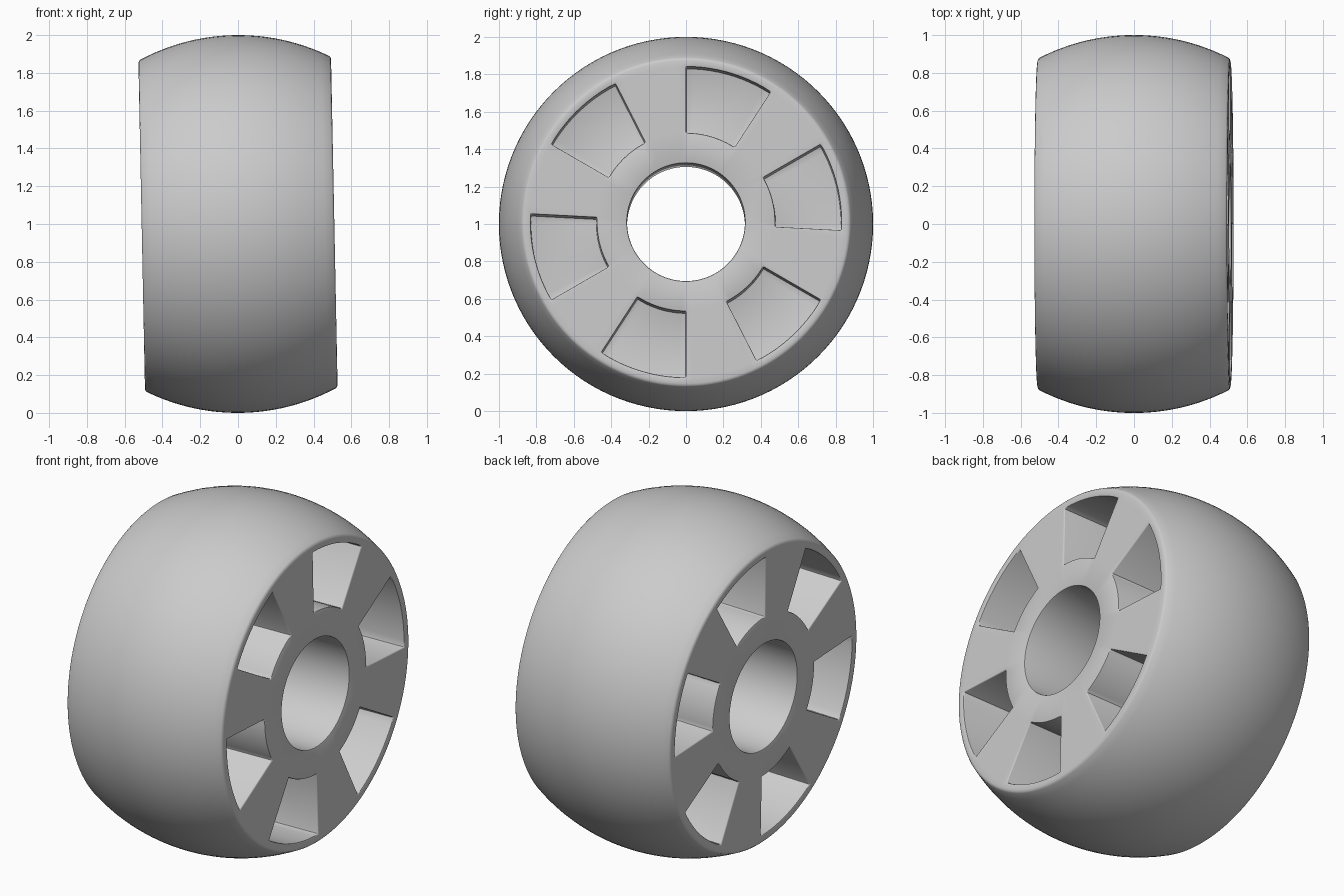
import bpy, bmesh, math
from mathutils import Matrix, Vector

cube = bpy.data.objects.get("Cube")
if cube:
    bpy.data.objects.remove(cube, do_unlink=True)

SEGMENTS = 120          # 3 degrees each, so pocket sides land on segment lines
HALF = 0.51             # half of the wheel width
BORE, POCKET_IN, POCKET_OUT = 0.315, 0.477, 0.83
POCKET_DEPTH = 0.44
CROWN = 1.1             # radius of the crowned tread arc

# Plain grey material
grey = bpy.data.materials.new("plain_grey")
grey.use_nodes = True
colour = (0.6, 0.6, 0.6, 1)
grey.diffuse_color = colour
grey.node_tree.nodes["Principled BSDF"].inputs["Base Color"].default_value = colour

# Half profile (x, radius): crowned tread, rounded rim, flat side, bore
tread = [(0.5 * i / 12, 1 - CROWN + math.sqrt(CROWN**2 - (0.5 * i / 12)**2))
         for i in range(13)]
side = [(0.507, 0.873), (HALF, 0.862), (HALF, POCKET_OUT),
        (HALF, POCKET_IN), (HALF, BORE)]
half = tread + side
profile = half + [(-x, r) for x, r in reversed(half[1:])]

# Spin the closed profile round the axle
bm = bmesh.new()
verts = [bm.verts.new((x, 0, r)) for x, r in profile]
edges = [bm.edges.new((v, verts[(i + 1) % len(verts)])) for i, v in enumerate(verts)]
bmesh.ops.spin(bm, geom=verts + edges, cent=(0, 0, 0), axis=(1, 0, 0),
               angle=2 * math.pi, steps=SEGMENTS, use_duplicate=False)
bmesh.ops.remove_doubles(bm, verts=bm.verts, dist=0.0005)
bmesh.ops.recalc_face_normals(bm, faces=bm.faces)


def in_pocket(face, sign):
    """Six sectors of 33 degrees, one every 60 degrees."""
    c = face.calc_center_median()
    turn = math.degrees(math.atan2(c.y, c.z)) % 60
    return (abs(c.x - sign * HALF) < 0.001 and turn < 33
            and POCKET_IN < math.hypot(c.y, c.z) < POCKET_OUT)


# Sink the pockets into both sides
for sign in (1, -1):
    cells = [f for f in bm.faces if in_pocket(f, sign)]
    result = bmesh.ops.extrude_face_region(bm, geom=cells)
    floor = [g for g in result["geom"] if isinstance(g, bmesh.types.BMVert)]
    bmesh.ops.translate(bm, verts=floor, vec=Vector((-sign * POCKET_DEPTH, 0, 0)))
    bmesh.ops.delete(bm, geom=[f for f in cells if f.is_valid], context="FACES")
bmesh.ops.recalc_face_normals(bm, faces=bm.faces)

# Soften the pocket and bore edges
sharp = [e for e in bm.edges if len(e.link_faces) == 2 and e.calc_face_angle() > 0.8]
bmesh.ops.bevel(bm, geom=sharp, offset=0.007, offset_type="OFFSET", segments=2,
                profile=0.5, affect="EDGES", clamp_overlap=True)

# Slight lean, standing on the ground
bm.transform(Matrix.Translation((0, 0, 1)) @ Matrix.Rotation(-0.02, 4, "Y"))

mesh = bpy.data.meshes.new("wheel")
bm.to_mesh(mesh)
bm.free()
mesh.materials.append(grey)
wheel = bpy.data.objects.new("wheel", mesh)
bpy.context.collection.objects.link(wheel)
bpy.context.view_layer.objects.active = wheel
wheel.select_set(True)
bpy.ops.object.shade_smooth_by_angle(angle=math.radians(40))
